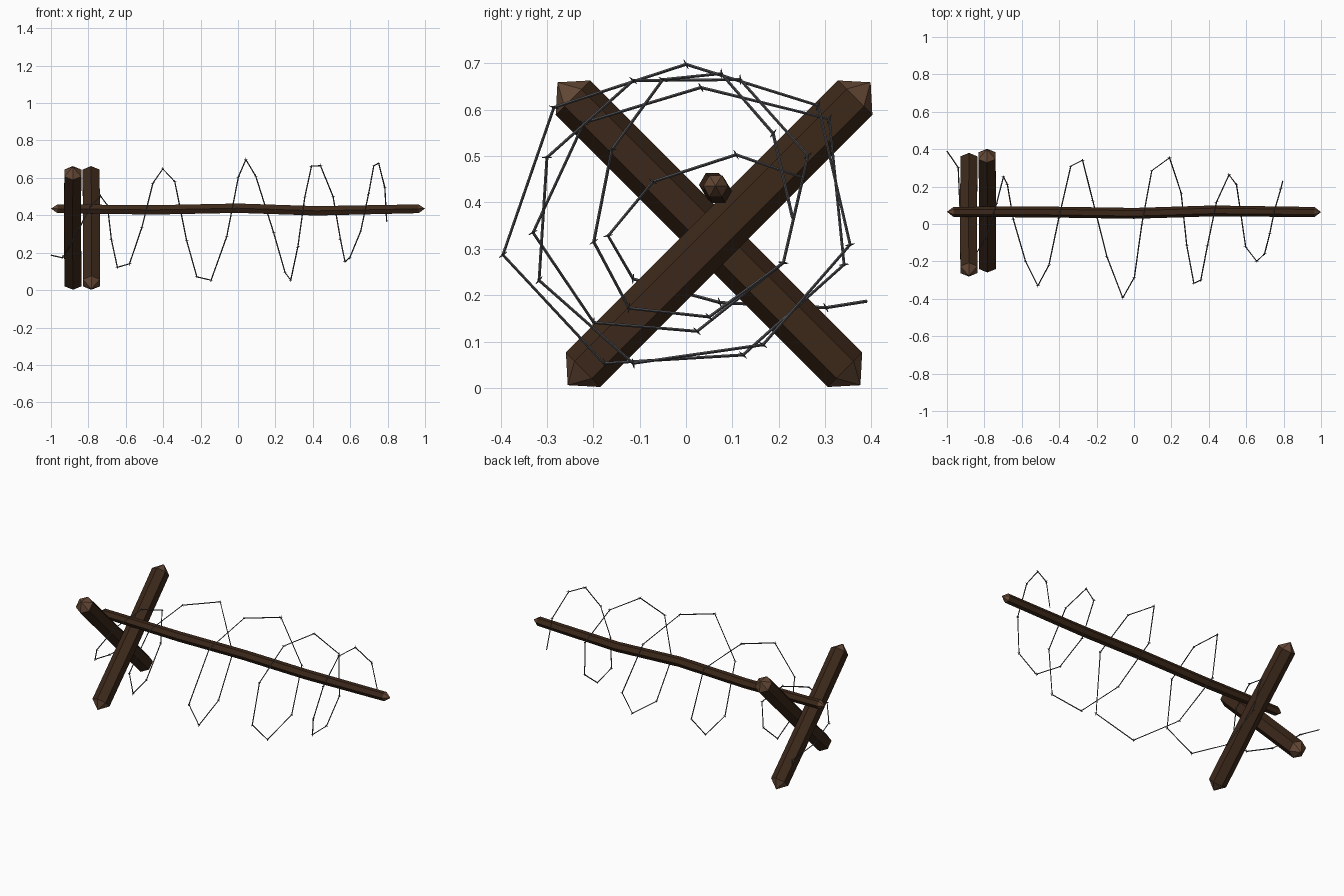
import bpy, bmesh, math
from mathutils import Vector

if "Cube" in bpy.data.objects:
    bpy.data.objects.remove(bpy.data.objects["Cube"])


def material(name, rgb):
    m = bpy.data.materials.new(name)
    m.diffuse_color = (*rgb, 1)
    m.use_nodes = True
    m.node_tree.nodes["Principled BSDF"].inputs["Base Color"].default_value = m.diffuse_color
    return m


BARK = material("bark", (0.045, 0.021, 0.010))
CUT = material("cut_wood", (0.13, 0.066, 0.037))
STEEL = material("steel", (0.09, 0.09, 0.10))


def finish(name, bm, mats):
    bmesh.ops.recalc_face_normals(bm, faces=bm.faces[:])
    me = bpy.data.meshes.new(name)
    bm.to_mesh(me)
    bm.free()
    for m in mats:
        me.materials.append(m)
    ob = bpy.data.objects.new(name, me)
    bpy.context.collection.objects.link(ob)


def sweep(bm, path, radii, sides, ref, tip=0.0, start=0.0):
    """Faceted tube along a path, closed by cone tips of the given length."""
    pts = [Vector(p) for p in path]
    ref = Vector(ref)
    rings = []
    for i, p in enumerate(pts):
        a = (p - pts[i - 1]).normalized() if i else Vector()
        b = (pts[i + 1] - p).normalized() if i < len(pts) - 1 else Vector()
        t = (a + b).normalized()
        n = t.cross(ref).normalized()
        m = t.cross(n)
        angles = [start + math.tau * k / sides for k in range(sides)]
        rings.append([bm.verts.new(p + radii[i] * (n * math.cos(w) + m * math.sin(w)))
                      for w in angles])
    for r, s in zip(rings, rings[1:]):
        for k in range(sides):
            j = (k + 1) % sides
            bm.faces.new((r[k], r[j], s[j], s[k]))
    for ring, p, q in ((rings[0], pts[0], pts[1]), (rings[-1], pts[-1], pts[-2])):
        apex = bm.verts.new(p + (p - q).normalized() * tip)
        for k in range(sides):
            f = bm.faces.new((ring[k], ring[(k + 1) % sides], apex))
            f.material_index = 1 if tip > 0.01 else 0


def log(name, path, radii, ref, tip):
    bm = bmesh.new()
    sweep(bm, path, radii, 6, ref, tip)
    finish(name, bm, [BARK, CUT])


# Crossed hexagonal posts
log("inner_post", [(-0.784, -0.222, 0.039), (-0.782, 0.0715, 0.3325), (-0.786, 0.365, 0.626)],
    [0.0525] * 3, (1, 0, 0), 0.047)
log("outer_post", [(-0.882, 0.343, 0.039), (-0.885, 0.0495, 0.3325), (-0.883, -0.244, 0.626)],
    [0.0525] * 3, (1, 0, 0), 0.047)

# Slightly crooked long pole
log("long_pole", [(-0.965, 0.065, 0.435), (-0.45, 0.064, 0.429), (0, 0.057, 0.438),
                  (0.42, 0.070, 0.424), (0.965, 0.064, 0.435)],
    [0.027, 0.029, 0.029, 0.029, 0.027], (0, 0, 1), 0.035)

# Coiled wire
WIRE = [(-1.0, .39, .187), (-.94, .302, .173), (-.93, .073, .184), (-.90, -.114, .235),
        (-.85, -.168, .328), (-.79, -.071, .445), (-.735, .108, .503), (-.698, .253, .453),
        (-.677, .21, .27), (-.645, .024, .122), (-.58, -.199, .141), (-.514, -.33, .335),
        (-.455, -.22, .572), (-.402, .032, .648), (-.338, .309, .58), (-.275, .341, .266),
        (-.22, .123, .071), (-.144, -.177, .053), (-.06, -.395, .287), (.002, -.285, .605),
        (.042, 0, .698), (.095, .285, .609), (.19, .354, .309), (.252, .166, .093),
        (.282, -.114, .053), (.32, -.317, .232), (.357, -.30, .497), (.393, -.114, .663),
        (.441, .117, .665), (.508, .263, .501), (.548, .21, .27), (.572, .05, .153),
        (.597, -.123, .172), (.656, -.199, .315), (.698, -.16, .514), (.726, -.05, .665),
        (.752, .076, .678), (.785, .188, .549), (.795, .23, .366)]
bm = bmesh.new()
sweep(bm, WIRE, [0.0034] * len(WIRE), 4, (1, 0, 0))
finish("coiled_wire", bm, [STEEL])

# Barbs: crossed spikes at every bend
bm = bmesh.new()
for i in range(1, len(WIRE) - 1):
    p = Vector(WIRE[i])
    t = (Vector(WIRE[i + 1]) - Vector(WIRE[i - 1])).normalized()
    n = t.cross(Vector((1, 0, 0))).normalized()
    m = t.cross(n)
    for d in (n + t * 0.5, m - t * 0.5):
        d = d.normalized() * 0.011
        sweep(bm, [p - d, p, p + d], [0.0006, 0.003, 0.0006], 3, t)
finish("wire_barbs", bm, [STEEL])
